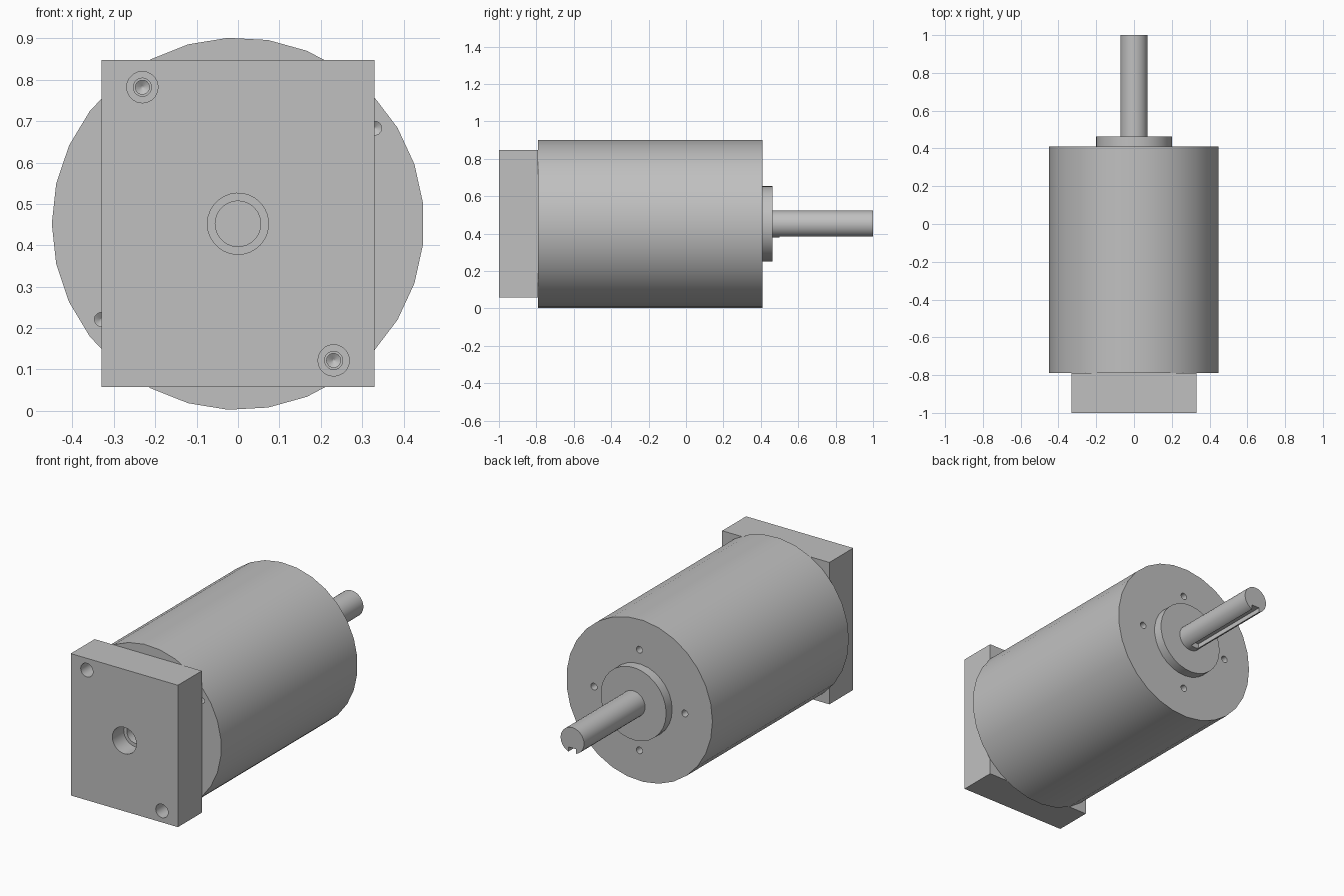
import bpy, bmesh
from math import cos, sin, pi, radians

if "Cube" in bpy.data.objects:
    bpy.data.objects.remove(bpy.data.objects["Cube"])

AXIS_Z = 0.452
FACE_Y = -0.79      # joint between mounting block and housing
BACK_Y = 0.41       # rear end of housing
TIP_Y = 1.0

grey = bpy.data.materials.new("machined grey")
grey.use_nodes = True
colour = (0.53, 0.53, 0.53, 1)
grey.diffuse_color = colour
grey.node_tree.nodes["Principled BSDF"].inputs["Base Color"].default_value = colour


def finish(name, bm):
    bmesh.ops.recalc_face_normals(bm, faces=bm.faces)
    mesh = bpy.data.meshes.new(name)
    bm.to_mesh(mesh)
    bm.free()
    mesh.materials.append(grey)
    obj = bpy.data.objects.new(name, mesh)
    bpy.context.collection.objects.link(obj)
    return obj


def add_lathe(bm, profile, sides, x=0, z=0):
    """Closed solid of (y, radius) steps around an axis parallel to y."""
    rings = []
    for y, r in profile:
        rings.append([bm.verts.new((x - r * cos(2 * pi * i / sides), y,
                                    AXIS_Z + z + r * sin(2 * pi * i / sides)))
                      for i in range(sides)])
    for a, b in zip(rings, rings[1:]):
        for i in range(sides):
            j = (i + 1) % sides
            bm.faces.new((a[i], a[j], b[j], b[i]))
    bm.faces.new(rings[0])
    bm.faces.new(rings[-1])


def lathe(name, profile, sides):
    bm = bmesh.new()
    add_lathe(bm, profile, sides)
    return finish(name, bm)


def box(name, low, high):
    bm = bmesh.new()
    bmesh.ops.create_cube(bm, size=1)
    for v in bm.verts:
        v.co = [(a + b) / 2 + c * (b - a) for a, b, c in zip(low, high, v.co)]
    return finish(name, bm)


def select(obj):
    bpy.ops.object.select_all(action='DESELECT')
    obj.select_set(True)
    bpy.context.view_layer.objects.active = obj


def cut(obj, cutter):
    cutter.hide_render = True
    mod = obj.modifiers.new("cut", 'BOOLEAN')
    mod.operation = 'DIFFERENCE'
    mod.solver = 'EXACT'
    mod.object = cutter
    select(obj)
    bpy.ops.object.modifier_apply(modifier=mod.name)
    bpy.data.objects.remove(cutter)


def polar(radius, degrees):
    return radius * cos(radians(degrees)), radius * sin(radians(degrees))


BOLT_CIRCLE = 0.403
BOLT_ANGLE = 125

# Cylindrical housing with blind screw holes at both ends
housing = lathe("housing", [(FACE_Y, 0.45), (BACK_Y, 0.45)], 29)
holes = bmesh.new()
for k in range(4):
    x, z = polar(BOLT_CIRCLE, BOLT_ANGLE + 90 * k)
    add_lathe(holes, [(FACE_Y - 0.02, 0.017), (FACE_Y + 0.1, 0.017),
                      (FACE_Y + 0.11, 0.002)], 14, x, z)
    x, z = polar(0.28, 90 * k)
    add_lathe(holes, [(BACK_Y + 0.02, 0.019), (BACK_Y - 0.1, 0.019),
                      (BACK_Y - 0.11, 0.002)], 14, x, z)
cut(housing, finish("housing_hole_cutter", holes))

# Rectangular front block with counterbored bolt holes and a stepped bore
block = box("mounting_block", (-0.33, -1, 0.058), (0.33, FACE_Y, 0.848))
holes = bmesh.new()
for k in (0, 2):
    x, z = polar(BOLT_CIRCLE, BOLT_ANGLE + 90 * k)
    add_lathe(holes, [(-1.02, 0.038), (-0.9, 0.038), (-0.9, 0.022),
                      (FACE_Y + 0.02, 0.022)], 20, x, z)
add_lathe(holes, [(-1.02, 0.074), (-0.9, 0.074), (-0.9, 0.055),
                  (FACE_Y + 0.02, 0.055)], 29)
cut(block, finish("block_hole_cutter", holes))

# Raised pilot ring at the rear
pilot = lathe("pilot_boss", [(BACK_Y - 0.01, 0.202), (0.463, 0.202)], 29)

# Output shaft with a keyway along its underside
shaft = lathe("output_shaft", [(0.45, 0.072), (TIP_Y, 0.072)], 29)
cut(shaft, box("keyway_cutter", (-0.024, 0.5, AXIS_Z - 0.1),
               (0.024, TIP_Y + 0.02, AXIS_Z - 0.042)))

for obj in (housing, block, pilot, shaft):
    select(obj)
    bpy.ops.object.shade_smooth_by_angle(angle=radians(30))
